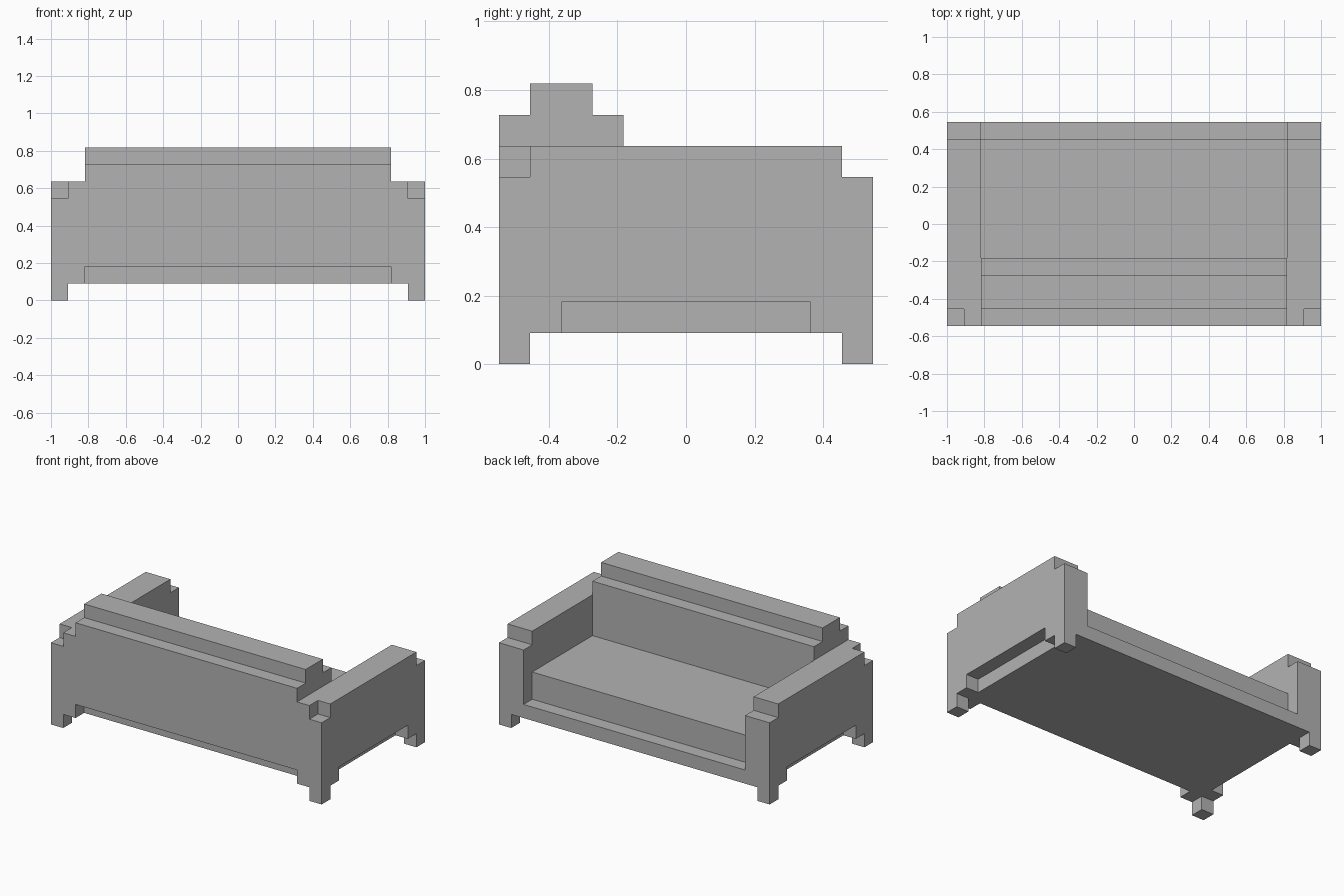
import bpy, bmesh

if "Cube" in bpy.data.objects:
    bpy.data.objects.remove(bpy.data.objects["Cube"], do_unlink=True)

U = 1 / 11  # block unit: the sofa is 22 blocks wide

grey = bpy.data.materials.new("plain_grey")
grey.use_nodes = True
colour = (0.45, 0.45, 0.45, 1)
grey.diffuse_color = colour
grey.node_tree.nodes["Principled BSDF"].inputs["Base Color"].default_value = colour


def add_prism(bm, profile, x0, x1):
    """Extrude a (y, z) profile along x."""
    face = bm.faces.new([bm.verts.new((x0 * U, y * U, z * U)) for y, z in profile])
    new = bmesh.ops.extrude_face_region(bm, geom=[face])["geom"]
    verts = [v for v in new if isinstance(v, bmesh.types.BMVert)]
    bmesh.ops.translate(bm, verts=verts, vec=((x1 - x0) * U, 0, 0))


def make_part(name, *prisms):
    bm = bmesh.new()
    for profile, x0, x1 in prisms:
        add_prism(bm, profile, x0, x1)
    bmesh.ops.recalc_face_normals(bm, faces=bm.faces)
    mesh = bpy.data.meshes.new(name)
    bm.to_mesh(mesh)
    bm.free()
    mesh.materials.append(grey)
    bpy.context.collection.objects.link(bpy.data.objects.new(name, mesh))


def rect(y0, y1, z0, z1):
    return [(y0, z0), (y1, z0), (y1, z1), (y0, z1)]


# Base with the seat rail, and the seat cushion
make_part("base", (rect(-5, 6, 1, 2), -10, 10))
make_part("seat", (rect(-2, 5, 2, 4), -9, 9))

# Backrest with a stepped top
backrest = [(-6, 2), (-2, 2), (-2, 8), (-3, 8), (-3, 9), (-5, 9), (-5, 8), (-6, 8)]
make_part("backrest", (backrest, -9, 9))

# Arms: outer panel with feet and notched corners, plus inner panel
outer = [(-6, 0), (-5, 0), (-5, 1), (-4, 1), (-4, 2), (4, 2), (4, 1), (5, 1),
         (5, 0), (6, 0), (6, 6), (5, 6), (5, 7), (-5, 7), (-5, 6), (-6, 6)]
inner = [(-6, 1), (-5, 1), (-5, 2), (6, 2), (6, 6), (5, 6), (5, 7), (-6, 7)]
for name, side in (("left_arm", 1), ("right_arm", -1)):
    make_part(name, (outer, side * 10, side * 11), (inner, side * 9, side * 10))
